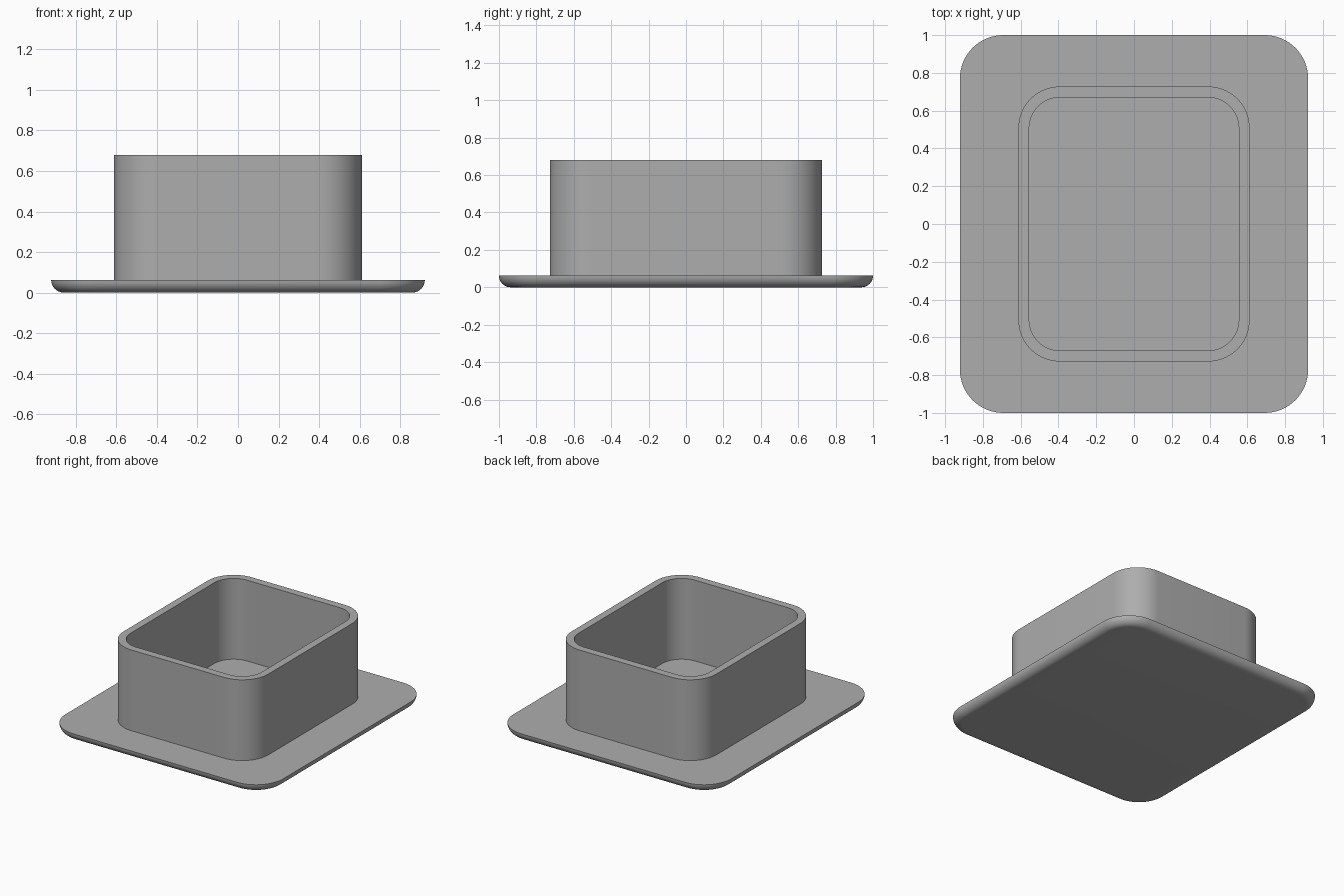
import bpy, bmesh, math

if "Cube" in bpy.data.objects:
    bpy.data.objects.remove(bpy.data.objects["Cube"])

SEG = 16      # segments per rounded corner
FLOOR = 0.062  # top of the flange
TOP = 0.68    # top of the wall

grey = bpy.data.materials.new("mid grey")
grey.diffuse_color = (0.42, 0.42, 0.42, 1)
grey.use_nodes = True
grey.node_tree.nodes["Principled BSDF"].inputs["Base Color"].default_value = grey.diffuse_color


def ring(bm, hx, hy, r, z):
    """Rounded rectangle of half sizes hx, hy and corner radius r."""
    verts = []
    for k, (sx, sy) in enumerate([(1, 1), (-1, 1), (-1, -1), (1, -1)]):
        for i in range(SEG + 1):
            a = math.pi / 2 * (k + i / SEG)
            verts.append(bm.verts.new((sx * (hx - r) + r * math.cos(a),
                                       sy * (hy - r) + r * math.sin(a), z)))
    return verts


def loft(name, sections, closed=False):
    """Skin the rings; cap both ends, or join last to first when closed."""
    bm = bmesh.new()
    rings = [ring(bm, *s) for s in sections]
    pairs = list(zip(rings, rings[1:]))
    if closed:
        pairs.append((rings[-1], rings[0]))
    else:
        bm.faces.new(rings[0])
        bm.faces.new(rings[-1])
    for a, b in pairs:
        for i in range(len(a)):
            j = (i + 1) % len(a)
            bm.faces.new((a[i], a[j], b[j], b[i]))
    bmesh.ops.recalc_face_normals(bm, faces=bm.faces)
    mesh = bpy.data.meshes.new(name)
    bm.to_mesh(mesh)
    bm.free()
    mesh.materials.append(grey)
    ob = bpy.data.objects.new(name, mesh)
    bpy.context.collection.objects.link(ob)
    bpy.ops.object.select_all(action='DESELECT')
    ob.select_set(True)
    bpy.context.view_layer.objects.active = ob
    bpy.ops.object.shade_smooth_by_angle(angle=math.radians(30))
    return ob


# Flange plate with a rounded lower edge
plate = []
for i in range(9):
    a = math.pi / 2 * i / 8
    inset = FLOOR * (1 - math.sin(a))
    plate.append((0.922 - inset, 1 - inset, 0.23 - inset,
                  FLOOR * (1 - math.cos(a))))
loft("flange_plate", plate)

# Upright hollow wall
outer, inner = (0.612, 0.728, 0.22), (0.555, 0.67, 0.163)
loft("wall", [(*outer, FLOOR), (*outer, TOP), (*inner, TOP), (*inner, FLOOR)],
     closed=True)
